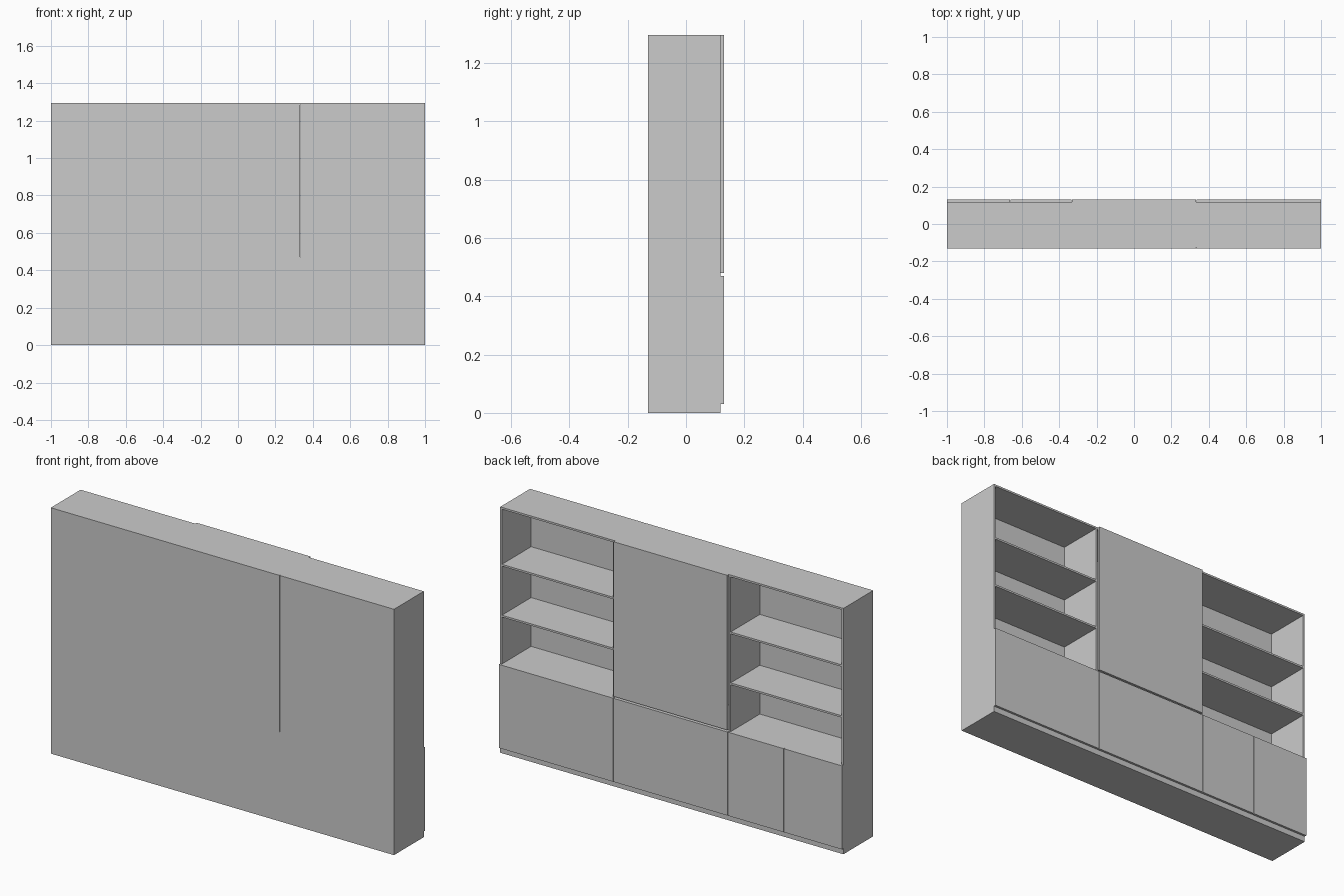
import bpy

if "Cube" in bpy.data.objects:
    bpy.data.objects.remove(bpy.data.objects["Cube"])

W, H = 1.0, 1.295          # half width, height
Y0, Y1, Y2 = -0.13, 0.118, 0.13   # back, carcass front, door front
T = 0.010                  # board thickness
MID = 0.47                 # top of the low cabinet
S = 0.333                  # section boundary


def board(name, x0, x1, y0, y1, z0, z1):
    v = [(x, y, z) for x in (x0, x1) for y in (y0, y1) for z in (z0, z1)]
    f = [(0, 1, 3, 2), (4, 6, 7, 5), (0, 4, 5, 1),
         (2, 3, 7, 6), (0, 2, 6, 4), (1, 5, 7, 3)]
    me = bpy.data.meshes.new(name)
    me.from_pydata(v, [], f)
    ob = bpy.data.objects.new(name, me)
    bpy.context.collection.objects.link(ob)
    return ob


YB = Y0 + 0.005            # inner face of the back panel

# back panels, with a fine seam beside the right upper unit
board("lower_back_panel", -W, W, Y0, YB, 0, MID)
board("upper_back_panel_wide", -W, S - 0.001, Y0, YB, MID, H)
board("upper_back_panel_narrow", S + 0.002, W, Y0, YB, MID, H)

# full-width boards: plinth, middle board and top
board("plinth", -W + T, W - T, YB, Y1, 0, 0.03)
board("middle_board", -W + T, W - T, YB, Y1, MID - T, MID)
board("top_board", -W + T, W - T, YB, Y1, H - T, H)

# outer sides, dividers and open shelves on both sides
for side, s in (("left", -1), ("right", 1)):
    def mirrored(name, a, b, *rest):
        return board(side + name, min(a * s, b * s), max(a * s, b * s), *rest)
    mirrored("_side", W - T, W, YB, Y1, 0, H)
    mirrored("_upper_divider", S, S + T, YB, Y1, MID, H - T)
    mirrored("_lower_divider", S, S + T, YB, Y1, 0.03, MID - T)
    for i, z in enumerate((0.99, 0.722)):
        mirrored(f"_shelf_{i}", S + T, W - T, YB, Y1, z - T / 2, z + T / 2)

# upper centre door
board("upper_door", -S + 0.002, S - 0.002, Y1, Y2, MID + 0.01, H)

# lower doors with narrow gaps
edges = (-W, -0.662, -S, S, W)
G = 0.0015
for i, (a, b) in enumerate(zip(edges, edges[1:])):
    board(f"lower_door_{i}", a + (G if i else 0), b - (G if i < 3 else 0),
          Y1, Y2, 0.03, MID)
